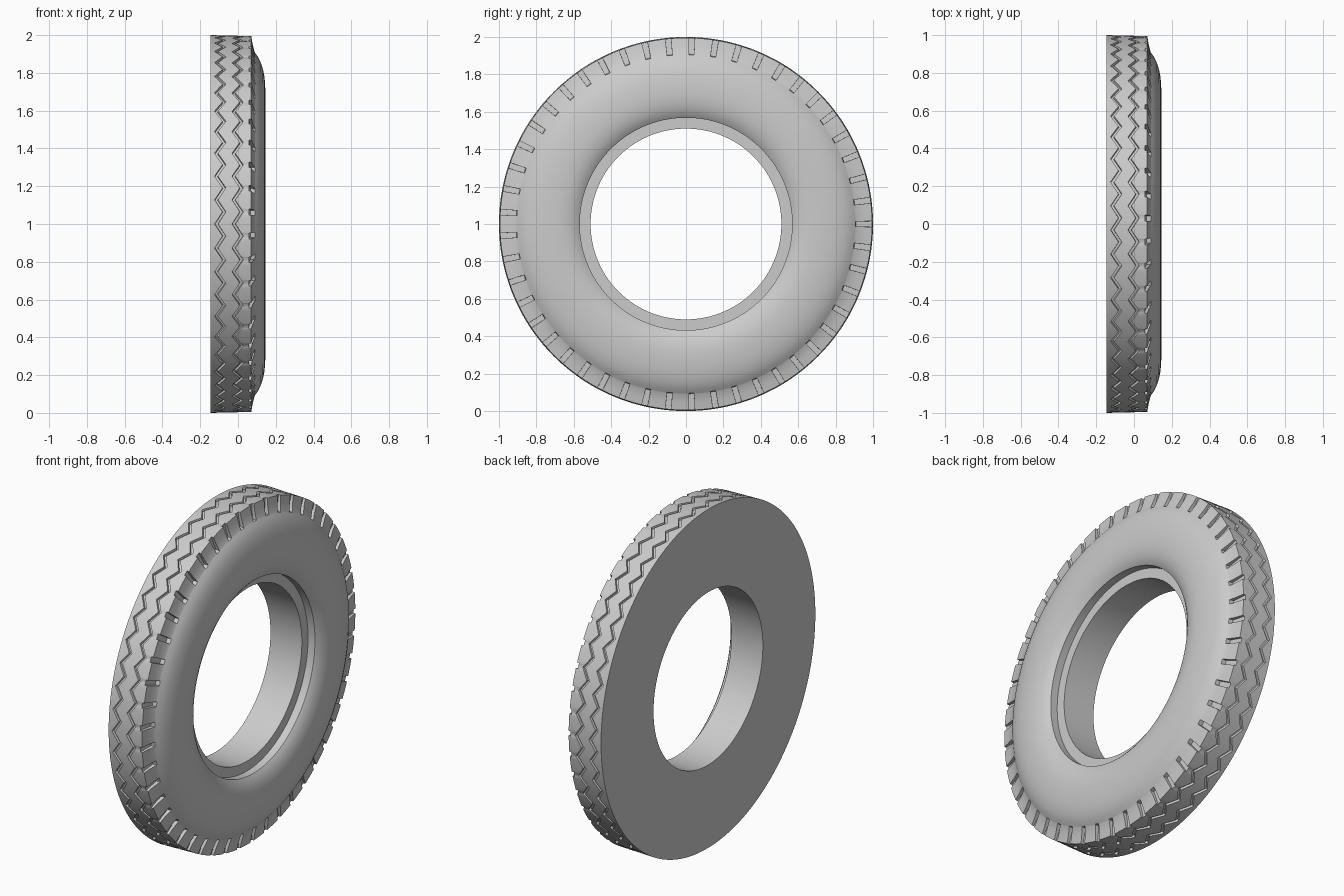
import bpy, bmesh, math

scene_cube = bpy.data.objects.get("Cube")
if scene_cube:
    bpy.data.objects.remove(scene_cube, do_unlink=True)

REPEATS = 49                                # tread blocks around the tyre
STEPS = (0, .117, .12, .25, .38, .5, .62, .75, .88, .883)
BACK, EDGE = -0.145, 0.07                   # tread limits along the axle
GROOVES = (-0.094, -0.002)
SWING, HALF_WIDTH, DEPTH = 0.021, 0.009, 0.014


def tread_radius(x):
    return 1.0 - 0.005 * (x - BACK) / (EDGE - BACK)


def section(frac):
    """Cross-section (x, radius) at a position within one tread block."""
    notched = frac < .118 or frac > .882
    zig = SWING * (1 - 4 * min(frac, 1 - frac))
    pts = [(BACK, 0.51), (BACK, 1.0)]
    # zigzag grooves
    for centre in GROOVES:
        c = centre + zig
        for offset, drop in ((-HALF_WIDTH, 0), (-HALF_WIDTH + .002, DEPTH),
                             (HALF_WIDTH - .002, DEPTH), (HALF_WIDTH, 0)):
            pts.append((c + offset, tread_radius(c + offset) - drop))
    # shoulder, cut back where there is a notch
    floor = (0.057, 0.060, 0.066) if notched else (EDGE, 0.077, 0.089)
    pts += list(zip(floor, (0.995, 0.955, 0.908)))
    # sidewall bulge and bead lip
    pts += [(0.091, 0.905), (0.106, 0.885), (0.121, 0.855), (0.132, 0.82),
            (0.140, 0.78), (0.144, 0.735), (0.145, 0.69), (0.141, 0.65),
            (0.132, 0.615), (0.118, 0.585), (0.105, 0.568)]
    # recessed rim seat and bore
    pts += [(0.06, 0.568), (0.06, 0.51)]
    return pts


# sweep the section around the axle
bm = bmesh.new()
rings = []
for block in range(REPEATS):
    for frac in STEPS:
        a = math.tau * (block + frac) / REPEATS
        rings.append([bm.verts.new((x, r * math.cos(a), 1 + r * math.sin(a)))
                      for x, r in section(frac)])
for i, ring in enumerate(rings):
    after = rings[(i + 1) % len(rings)]
    for j in range(len(ring)):
        k = (j + 1) % len(ring)
        bm.faces.new((ring[j], ring[k], after[k], after[j]))
bmesh.ops.recalc_face_normals(bm, faces=bm.faces)
mesh = bpy.data.meshes.new("tyre")
bm.to_mesh(mesh)
bm.free()

# rubber colour
rubber = bpy.data.materials.new("grey rubber")
rubber.use_nodes = True
colour = (0.6, 0.6, 0.6, 1)
rubber.diffuse_color = colour
rubber.node_tree.nodes["Principled BSDF"].inputs["Base Color"].default_value = colour
mesh.materials.append(rubber)

tyre = bpy.data.objects.new("tyre", mesh)
bpy.context.collection.objects.link(tyre)
bpy.context.view_layer.objects.active = tyre
tyre.select_set(True)
bpy.ops.object.shade_smooth_by_angle(angle=math.radians(30))
